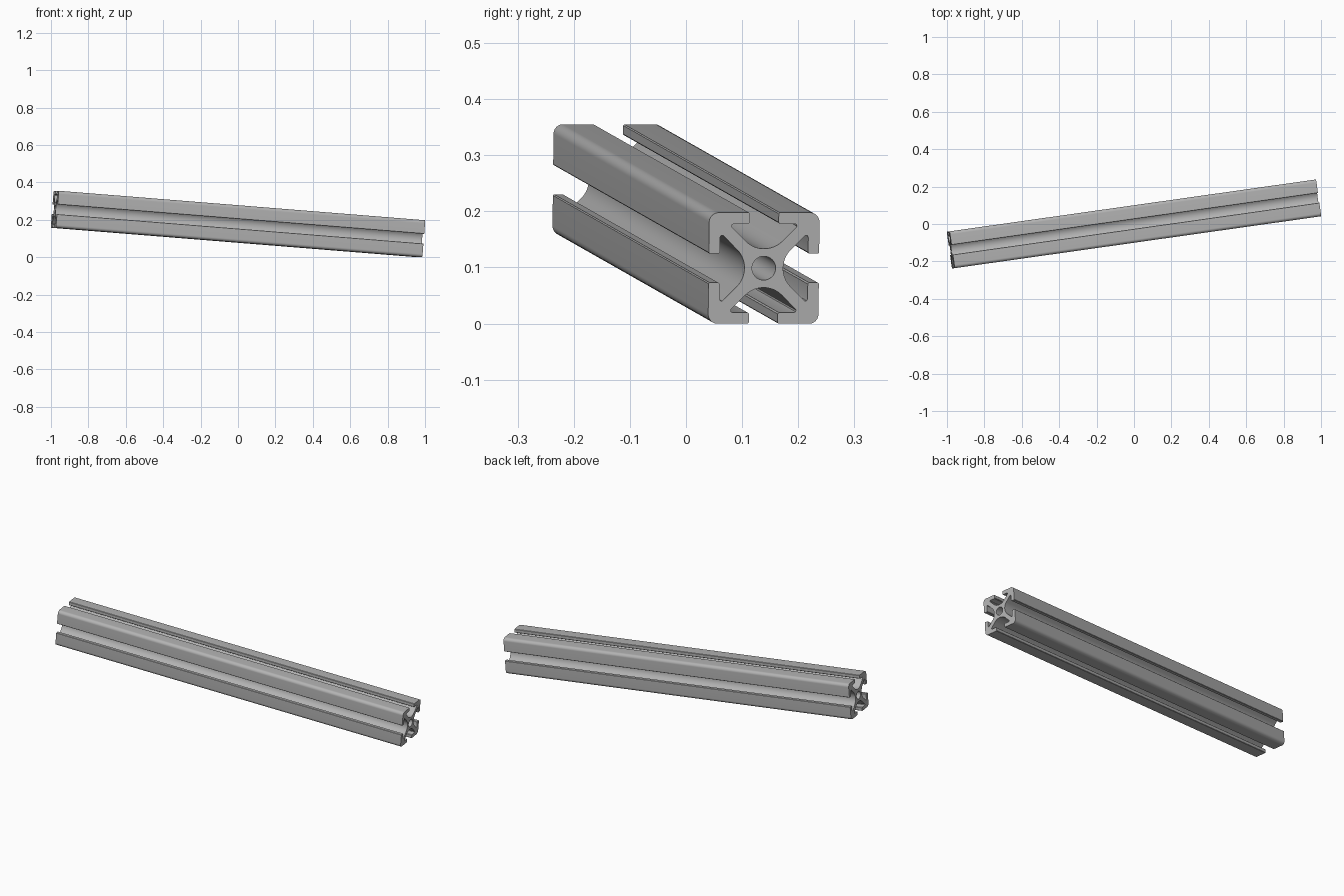
import bpy, bmesh, math
from mathutils import Vector, Matrix

cube = bpy.data.objects.get("Cube")
if cube:
    bpy.data.objects.remove(cube, do_unlink=True)

LENGTH = 1.985
UNIT = LENGTH / 200          # section is drawn on a 20 x 20 grid
YAW, PITCH = math.radians(8.06), math.radians(4.55)
CENTRE_Z = 0.1775


def arc(cx, cy, r, start, end, steps):
    return [(cx + r * math.cos(math.radians(start + (end - start) * i / steps)),
             cy + r * math.sin(math.radians(start + (end - start) * i / steps)))
            for i in range(steps + 1)]


# Half of one T-slot: curved floor, sloping web, lip, rounded outer corner
half = arc(0, 8.2, 4.7, -90, -45, 8)
half += [(5.8, 7.35), (5.92, 7.55), (5.85, 7.85), (5.5, 8.0),
         (2.85, 8.0), (2.6, 8.25), (2.6, 9.8), (2.8, 10.0)]
half += arc(8.3, 8.3, 1.7, 90, 45, 5)
side = [(-x, y) for x, y in reversed(half)] + half[1:-1]

# Turn the slot four times for the closed outline
outline = []
for k in range(4):
    turn = Matrix.Rotation(-k * math.pi / 2, 2)
    outline += [turn @ Vector(p) for p in side]
bore = arc(0, 0, 2.15, 0, 360, 32)[:-1]

# Fill the section between outline and bore, then extrude it
bm = bmesh.new()
edges = []
for loop in (outline, bore):
    vs = [bm.verts.new((-LENGTH / 2, p[0] * UNIT, p[1] * UNIT)) for p in loop]
    edges += [bm.edges.new((vs[i - 1], vs[i])) for i in range(len(vs))]
bmesh.ops.triangle_fill(bm, edges=edges, use_beauty=True)
geom = bmesh.ops.extrude_face_region(bm, geom=bm.faces[:], use_keep_orig=True)["geom"]
bmesh.ops.translate(bm, vec=(LENGTH, 0, 0),
                    verts=[g for g in geom if isinstance(g, bmesh.types.BMVert)])
bmesh.ops.recalc_face_normals(bm, faces=bm.faces[:])

mesh = bpy.data.meshes.new("slotted_rail")
bm.to_mesh(mesh)
bm.free()

# Aluminium colour
metal = bpy.data.materials.new("aluminium_grey")
metal.use_nodes = True
colour = (0.45, 0.45, 0.45, 1)
metal.diffuse_color = colour
metal.node_tree.nodes["Principled BSDF"].inputs["Base Color"].default_value = colour
mesh.materials.append(metal)

# Tilted rail
rail = bpy.data.objects.new("slotted_rail", mesh)
bpy.context.collection.objects.link(rail)
rail.rotation_euler = (0, PITCH, YAW)
rail.location = (0, 0, CENTRE_Z)
bpy.ops.object.select_all(action="DESELECT")
rail.select_set(True)
bpy.context.view_layer.objects.active = rail
bpy.ops.object.shade_smooth_by_angle(angle=math.radians(25))
